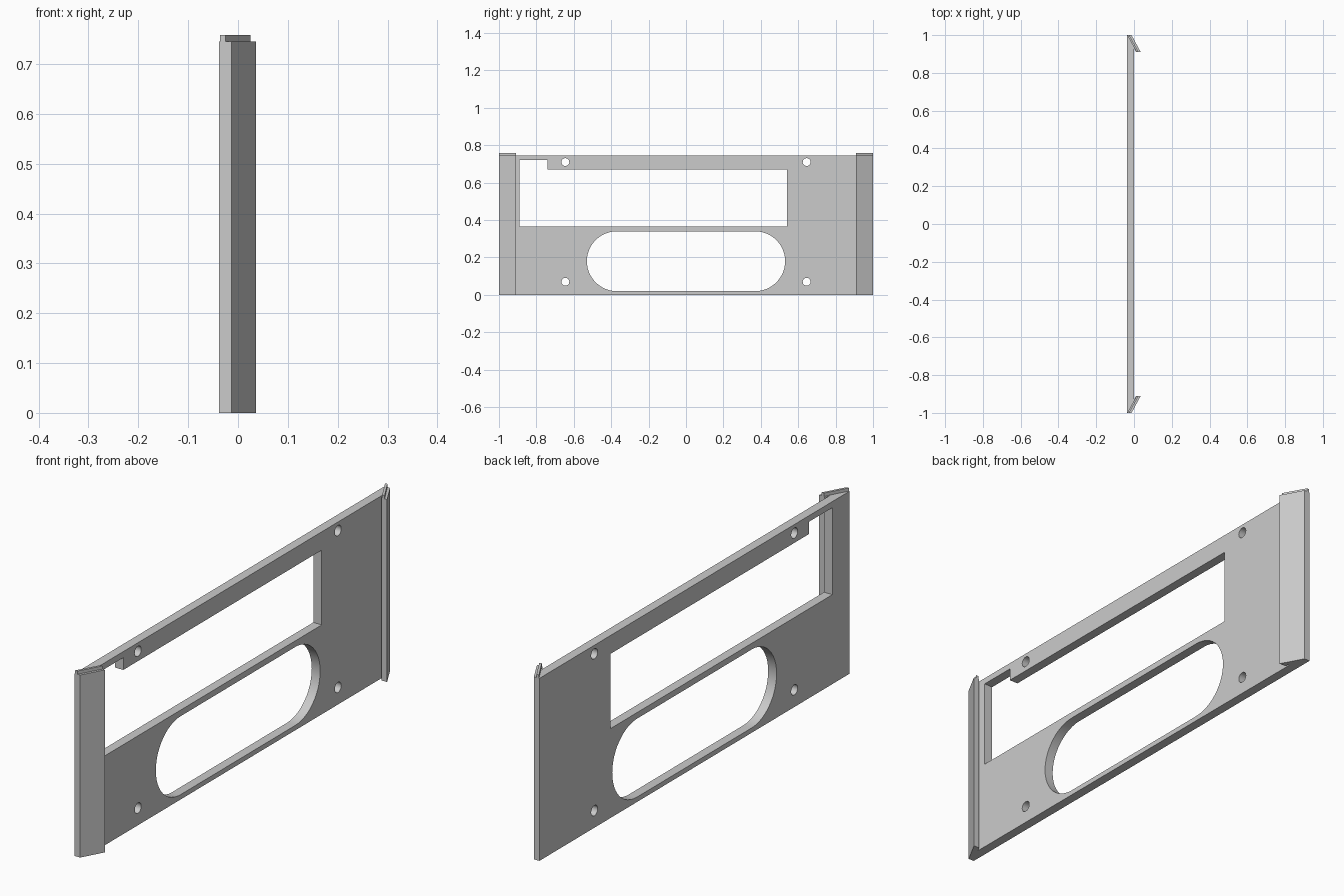
import bpy, bmesh
from math import cos, sin, pi
from mathutils import Vector

cube = bpy.data.objects.get("Cube")
if cube:
    bpy.data.objects.remove(cube, do_unlink=True)

grey = bpy.data.materials.new("plain grey")
grey.use_nodes = True
grey.diffuse_color = (0.6, 0.6, 0.6, 1)
grey.node_tree.nodes["Principled BSDF"].inputs["Base Color"].default_value = (0.6, 0.6, 0.6, 1)


def prism(name, points, offset):
    """Extrude a closed outline of 3D points along offset."""
    bm = bmesh.new()
    face = bm.faces.new([bm.verts.new(p) for p in points])
    result = bmesh.ops.extrude_face_region(bm, geom=[face])
    moved = [v for v in result["geom"] if isinstance(v, bmesh.types.BMVert)]
    bmesh.ops.translate(bm, verts=moved, vec=Vector(offset))
    bmesh.ops.recalc_face_normals(bm, faces=bm.faces)
    mesh = bpy.data.meshes.new(name)
    bm.to_mesh(mesh)
    bm.free()
    mesh.materials.append(grey)
    obj = bpy.data.objects.new(name, mesh)
    bpy.context.collection.objects.link(obj)
    return obj


def arc(y, z, radius, start, sweep, steps):
    return [(y + radius * cos(start + sweep * i / steps),
             z + radius * sin(start + sweep * i / steps)) for i in range(steps + 1)]


def cut(target, outline):
    """Cut a y-z outline through the panel thickness."""
    cutter = prism("cutter", [(-0.1, y, z) for y, z in outline], (0.2, 0, 0))
    cutter.hide_render = True
    mod = target.modifiers.new("opening", "BOOLEAN")
    mod.operation = "DIFFERENCE"
    mod.solver = "EXACT"
    mod.object = cutter
    bpy.context.view_layer.objects.active = target
    bpy.ops.object.modifier_apply(modifier=mod.name)
    bpy.data.objects.remove(cutter, do_unlink=True)


HEIGHT = 0.745

# Panel with slanted end flanges, one profile seen from above
half = [(-0.038, -1), (-0.013, -1), (0.036, -0.91), (0.011, -0.91), (0, -0.93)]
profile = half + [(x, -y) for x, y in reversed(half)]
panel = prism("face_panel", [(x, y, 0) for x, y in profile], (0, 0, HEIGHT))

# Stepped display window
cut(panel, [(-0.89, 0.365), (0.54, 0.365), (0.54, 0.67),
            (-0.74, 0.67), (-0.74, 0.72), (-0.89, 0.72)])

# Rounded slot
cut(panel, arc(0.37, 0.18, 0.16, -pi / 2, pi, 24) + arc(-0.37, 0.18, 0.16, pi / 2, pi, 24))

# Screw holes
for y in (-0.645, 0.645):
    for z in (0.07, 0.71):
        cut(panel, arc(y, z, 0.021, 0, 2 * pi, 24)[:-1])

# Thin locating lips on top of the flanges
for name, s in (("front_lip", 1), ("back_lip", -1)):
    outline = [(-0.036, -1), (-0.025, -1), (0.025, -0.91), (0.014, -0.91)]
    prism(name, [(x, y * s, HEIGHT) for x, y in outline], (0, 0, 0.013))

# Smooth the curved walls, keep edges sharp
bpy.ops.object.select_all(action="DESELECT")
panel.select_set(True)
bpy.context.view_layer.objects.active = panel
bpy.ops.object.shade_smooth_by_angle()
